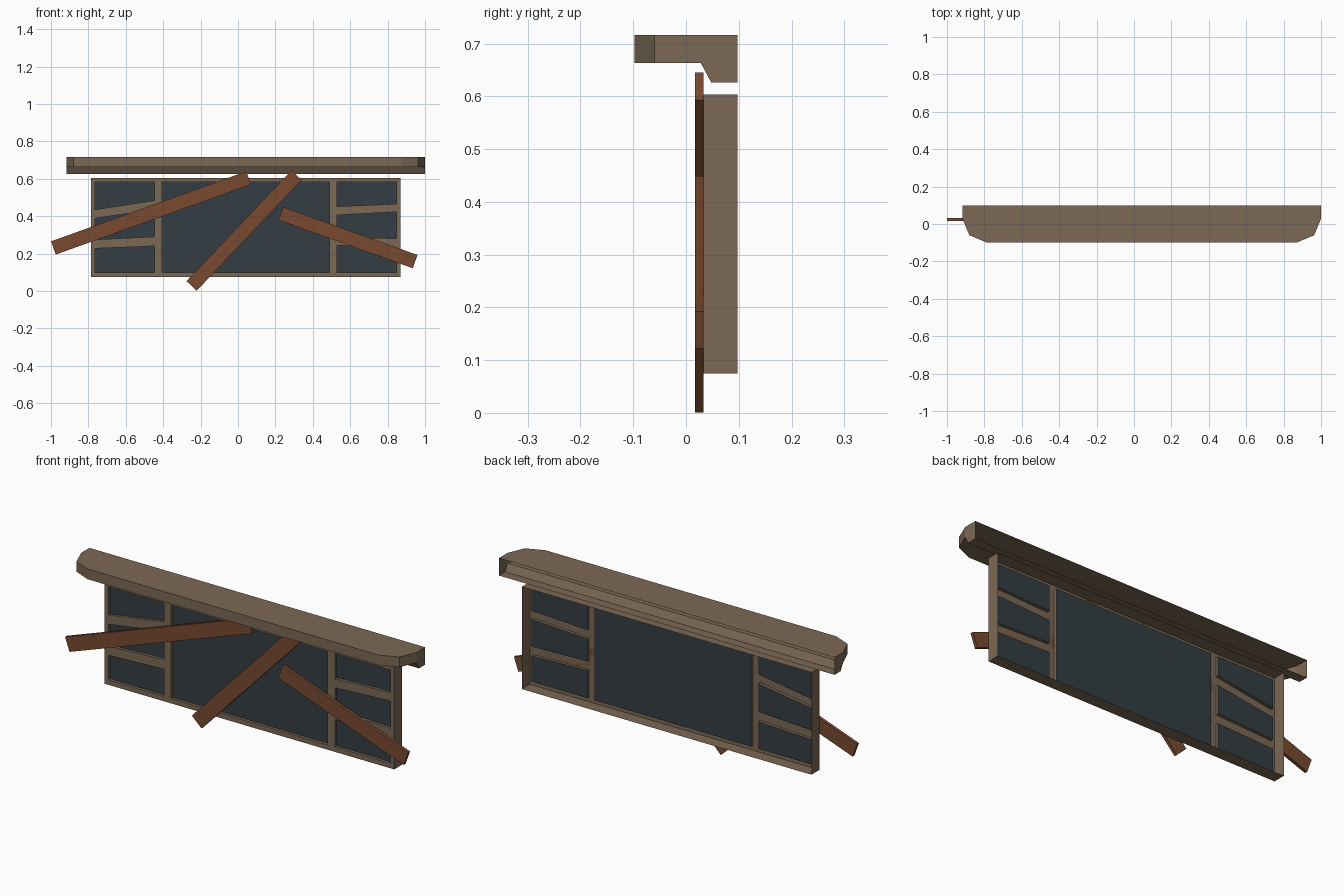
import bpy, bmesh, math

if "Cube" in bpy.data.objects:
    bpy.data.objects.remove(bpy.data.objects["Cube"])

def material(name, rgb):
    m = bpy.data.materials.new(name)
    m.diffuse_color = (*rgb, 1)
    m.use_nodes = True
    m.node_tree.nodes["Principled BSDF"].inputs["Base Color"].default_value = m.diffuse_color
    return m

WOOD = material("weathered_wood", (0.20, 0.14, 0.09))
PLANK = material("red_plank", (0.19, 0.068, 0.03))
GLASS = material("dark_glass", (0.033, 0.048, 0.056))

def build(name, faces, mat):
    """Make an object from polygons given as point lists, welding shared corners."""
    bm = bmesh.new()
    for pts in faces:
        bm.faces.new([bm.verts.new(p) for p in pts])
    bmesh.ops.remove_doubles(bm, verts=bm.verts, dist=1e-5)
    me = bpy.data.meshes.new(name)
    bm.to_mesh(me)
    bm.free()
    me.materials.append(mat)
    ob = bpy.data.objects.new(name, me)
    bpy.context.collection.objects.link(ob)
    return ob

# Cornice: chamfered shelf with a sloped lip, open at the back
XL, XR, YB = -0.917, 1.0, 0.098
TOP, SHELF, LIP = 0.716, 0.663, 0.626
YS, YL = 0.028, 0.048
front = [(XL, YS), (XL + 0.037, -0.06), (XL + 0.127, -0.098),
         (XR - 0.127, -0.098), (XR - 0.037, -0.06), (XR, YS)]
faces = [[(x, y, TOP) for x, y in [(XL, YB)] + front + [(XR, YB)]],
         [(x, y, SHELF) for x, y in reversed(front)]]
for (ax, ay), (bx, by) in zip(front, front[1:]):
    faces.append([(ax, ay, SHELF), (bx, by, SHELF), (bx, by, TOP), (ax, ay, TOP)])
section = [(YS, TOP), (YS, SHELF), (YL, LIP), (YB, LIP), (YB, TOP)]
faces.append([(XR, y, z) for y, z in section])
faces.append([(XL, y, z) for y, z in reversed(section)])
for (ay, az), (by, bz) in zip(section[1:3], section[2:4]):
    faces.append([(XL, ay, az), (XL, by, bz), (XR, by, bz), (XR, ay, az)])
build("cornice", faces, WOOD)

# Window frame: thin front sheet with recessed panes and an open-backed surround
YF, YG = 0.033, 0.048
X0, X1, Z0, Z1 = -0.785, 0.869, 0.075, 0.603
PB, PT = 0.10, 0.582

def quad(xa, xb, low, high, y):
    return [(xa, y, low[0]), (xb, y, low[1]), (xb, y, high[1]), (xa, y, high[0])]

def walls(f, b, outward):
    out = []
    for i in range(4):
        j = (i + 1) % 4
        w = [f[i], f[j], b[j], b[i]]
        out.append(w[::-1] if outward else w)
    return out

# each column: x range and the sloping rail edges (left z, right z) between panes
columns = [
    (-0.764, -0.447, [(0.227, 0.24), (0.275, 0.29), (0.388, 0.435), (0.435, 0.484)]),
    (-0.406, 0.489, []),
    (0.53, 0.848, [(0.243, 0.233), (0.29, 0.28), (0.406, 0.422), (0.452, 0.465)]),
]
frame = walls(quad(X0, X1, (Z0, Z0), (Z1, Z1), YF),
              quad(X0, X1, (Z0, Z0), (Z1, Z1), YB), True)
panes = []
edge = X0
for xa, xb, rails in columns:
    frame.append(quad(edge, xa, (Z0, Z0), (Z1, Z1), YF))
    edge = xb
    steps = [(Z0, Z0), (PB, PB)] + rails + [(PT, PT), (Z1, Z1)]
    for i, (low, high) in enumerate(zip(steps, steps[1:])):
        face = quad(xa, xb, low, high, YF)
        if i % 2 == 0:
            frame.append(face)
        else:
            glass = quad(xa, xb, low, high, YG)
            panes.append(glass)
            frame += walls(face, glass, False)
frame.append(quad(edge, X1, (Z0, Z0), (Z1, Z1), YF))
build("window_frame", frame, WOOD)
build("window_panes", panes, GLASS)

# Boards nailed across the front, given by the midpoints of their two ends
boards = [((-0.987, 0.230), (0.057, 0.604)),
          ((-0.248, 0.027), (0.313, 0.619)),
          ((0.229, 0.414), (0.947, 0.157))]
for n, ((ax, az), (bx, bz)) in enumerate(boards, 1):
    bpy.ops.mesh.primitive_cube_add(
        size=1, location=((ax + bx) / 2, 0.025, (az + bz) / 2),
        rotation=(0, -math.atan2(bz - az, bx - ax), 0))
    ob = bpy.context.object
    ob.name = f"board_{n}"
    ob.scale = (math.hypot(bx - ax, bz - az), 0.016, 0.075)
    ob.data.materials.append(PLANK)
